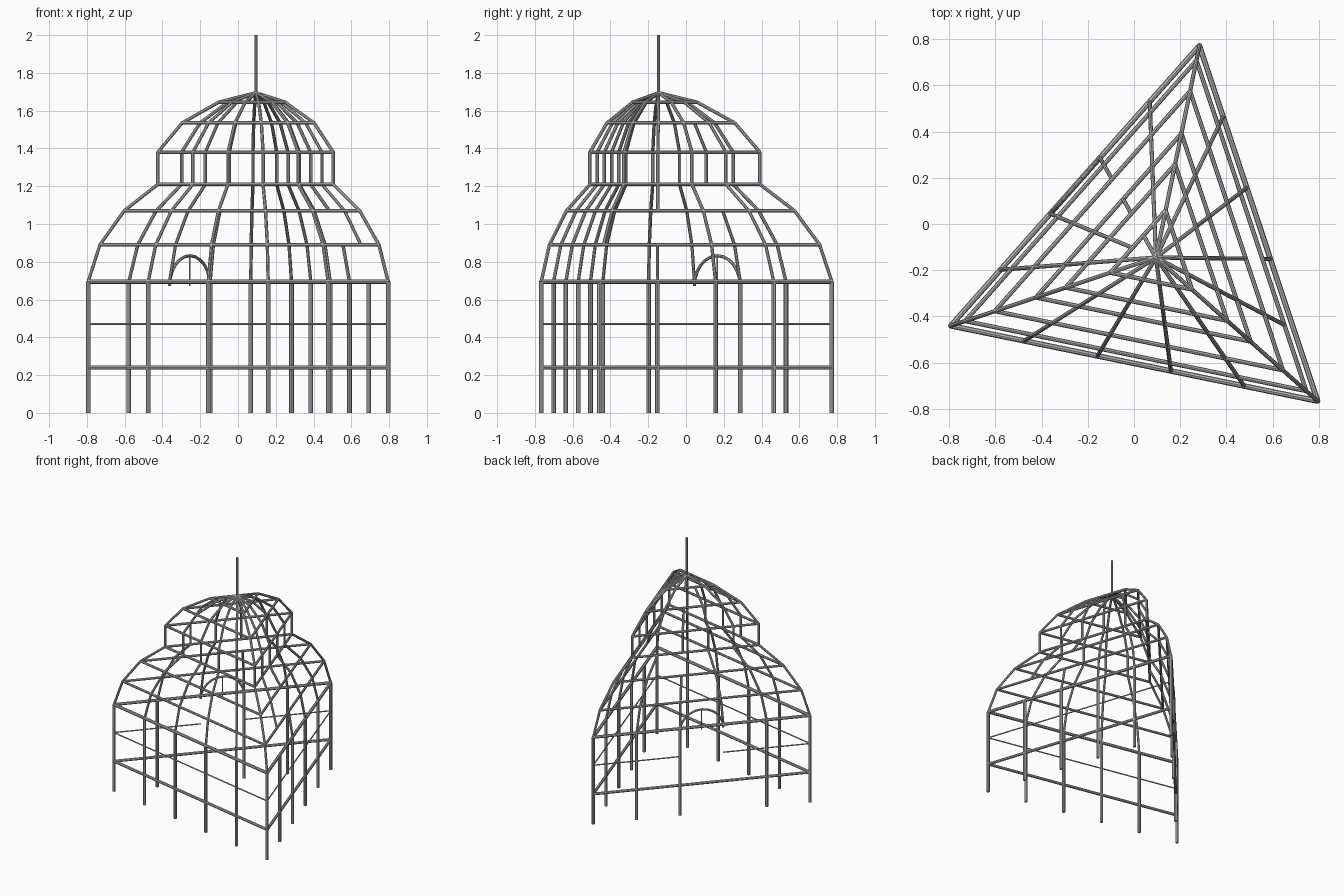
import bpy, bmesh, math
from mathutils import Vector

cube = bpy.data.objects.get("Cube")
if cube:
    bpy.data.objects.remove(cube, do_unlink=True)

steel = bpy.data.materials.new("light_grey_steel")
steel.use_nodes = True
colour = (0.48, 0.48, 0.48, 1)
steel.diffuse_color = colour
steel.node_tree.nodes["Principled BSDF"].inputs["Base Color"].default_value = colour

CENTRE = Vector((0.095, -0.145, 0))
RADIUS = 0.936
BAYS = 5                                  # bays along each side
WALL = 0.695
# dome tiers: (height, scale of the footprint)
TIERS = [(WALL, 1), (0.89, 0.93), (1.07, 0.785), (1.21, 0.585),
         (1.38, 0.585), (1.535, 0.44), (1.645, 0.222), (1.695, 0.0)]
CORNERS = [Vector((math.cos(a), math.sin(a), 0)) * RADIUS
           for a in (math.radians(198.4 + 120 * i) for i in range(3))]
FRONT, SIDE, DOOR = range(3)              # door side runs back to the left corner


def point(side, t, z, scale=1):
    """Point at fraction t along one side of the triangular plan."""
    p = CORNERS[side].lerp(CORNERS[(side + 1) % 3], t) * scale + CENTRE
    p.z = z
    return p


def bars(name, segments, radius):
    """One object of round bars, each from point a to point b."""
    bm = bmesh.new()
    for a, b in segments:
        d = b - a
        m = d.to_track_quat('Z', 'Y').to_matrix().to_4x4()
        m.translation = (a + b) / 2
        bmesh.ops.create_cone(bm, cap_ends=True, segments=8, radius1=radius,
                              radius2=radius, depth=d.length, matrix=m)
    me = bpy.data.meshes.new(name)
    bm.to_mesh(me)
    bm.free()
    me.materials.append(steel)
    ob = bpy.data.objects.new(name, me)
    bpy.context.collection.objects.link(ob)


# wall posts, leaving out the one at the doorway
posts = [(point(s, i / BAYS, 0), point(s, i / BAYS, WALL))
         for s in range(3) for i in range(BAYS) if (s, i) != (DOOR, 3)]
bars("wall_posts", posts, 0.012)

# horizontal rails of the wall
for name, z, r in (("lower_rail", 0.24, 0.011), ("eaves_rail", WALL, 0.012)):
    bars(name, [(point(s, 0, z), point(s, 1, z)) for s in range(3)], r)

# thin middle rail, open at the doorway
spans = [(FRONT, 0, 1), (SIDE, 0, 1), (DOOR, 0, 0.4), (DOOR, 0.6, 1)]
bars("middle_rail", [(point(s, a, 0.47), point(s, b, 0.47)) for s, a, b in spans], 0.005)

# triangular hoops of the dome
hoops = [(point(s, 0, z, k), point(s, 1, z, k))
         for z, k in TIERS[1:-1] for s in range(3)]
bars("dome_hoops", hoops, 0.0095)

# ribs rising to the apex; a few lengths are open: (side, rib, tier)
OPEN = {(DOOR, 2, 2), (DOOR, 2, 5), (DOOR, 3, 6), (SIDE, 2, 1), (SIDE, 1, 0)}
ribs = []
for s in range(3):
    for i in range(BAYS):
        for n, ((z0, k0), (z1, k1)) in enumerate(zip(TIERS, TIERS[1:])):
            if (s, i, n) not in OPEN:
                ribs.append((point(s, i / BAYS, z0, k0), point(s, i / BAYS, z1, k1)))
bars("dome_ribs", ribs, 0.009)

# half-round door arch with a thin centre bar
SPRING = 0.672
RISE = 0.16
STEPS = 12
arch = [point(DOOR, 0.5 - 0.1 * math.cos(math.pi * i / STEPS),
              SPRING + RISE * math.sin(math.pi * i / STEPS)) for i in range(STEPS + 1)]
bars("door_arch", list(zip(arch, arch[1:])), 0.0085)
bars("arch_centre_bar", [(point(DOOR, 0.5, SPRING), point(DOOR, 0.5, SPRING + RISE))], 0.004)

# spire on the apex
bars("spire", [(CENTRE + Vector((0, 0, 1.69)), CENTRE + Vector((0, 0, 2)))], 0.0075)
